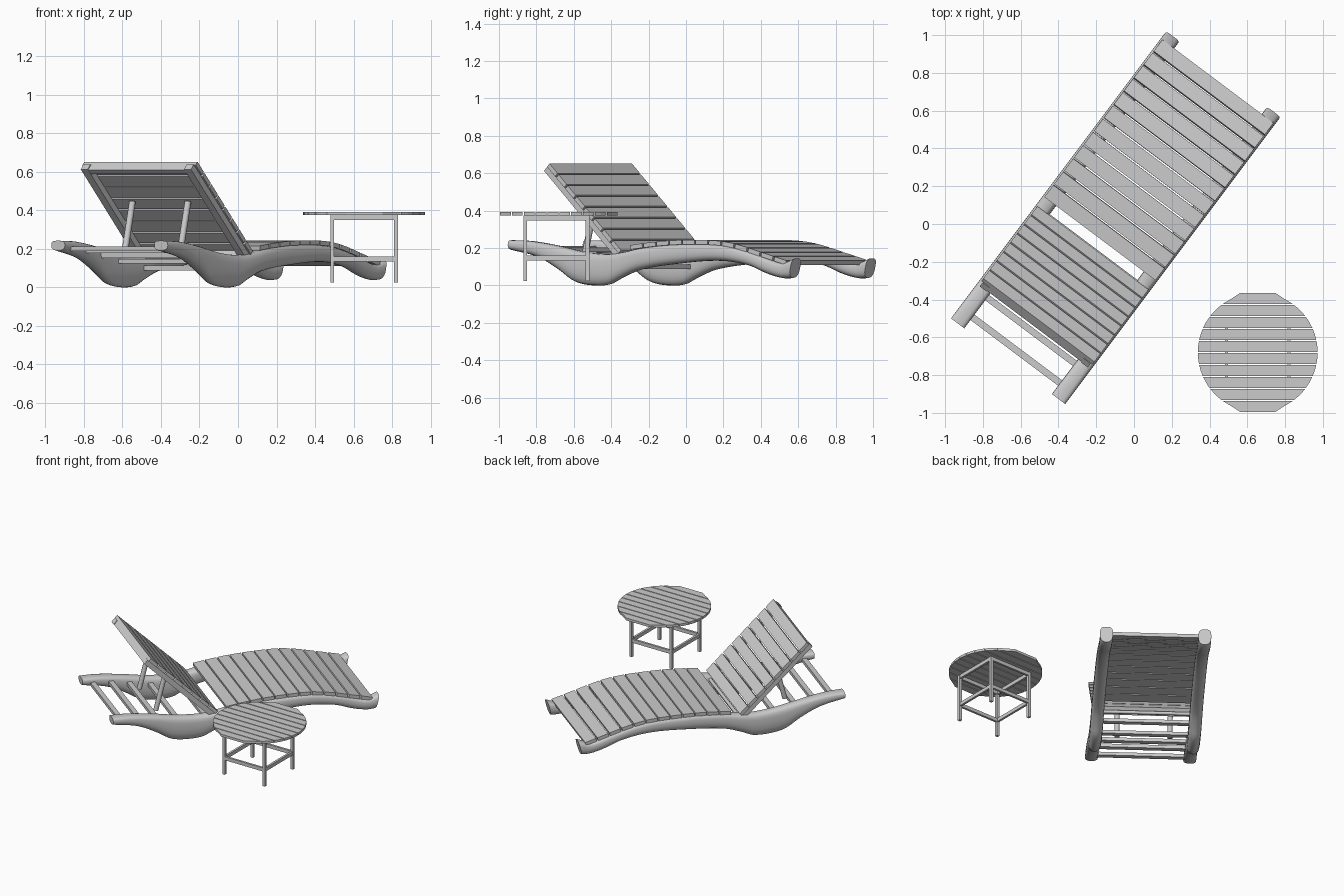
import bpy, bmesh, math
from mathutils import Matrix, Vector

if "Cube" in bpy.data.objects:
    bpy.data.objects.remove(bpy.data.objects["Cube"])

# Lounger frame: local x = across, local y = head to foot
LOUNGER = Matrix.Translation((-0.101, 0.028, 0)) @ Matrix.Rotation(-math.atan2(0.6, 0.8), 4, 'Z')
TABLE = Matrix.Translation((0.655, -0.68, 0))


def finish(name, bm, frame):
    bmesh.ops.recalc_face_normals(bm, faces=bm.faces)
    me = bpy.data.meshes.new(name)
    bm.to_mesh(me)
    bm.free()
    ob = bpy.data.objects.new(name, me)
    ob.matrix_world = frame
    bpy.context.collection.objects.link(ob)
    return ob


def smooth(ob, angle):
    bpy.ops.object.select_all(action='DESELECT')
    ob.select_set(True)
    bpy.context.view_layer.objects.active = ob
    bpy.ops.object.shade_smooth_by_angle(angle=math.radians(angle))


def add_box(bm, loc, size, pitch=0):
    m = Matrix.Translation(loc) @ Matrix.Rotation(pitch, 4, 'X') @ Matrix.Diagonal((*size, 1))
    bmesh.ops.create_cube(bm, size=1, matrix=m)


def add_rod(bm, a, b, r):
    a, b = Vector(a), Vector(b)
    m = Matrix.Translation((a + b) / 2) @ (b - a).to_track_quat('Z', 'Y').to_matrix().to_4x4()
    bmesh.ops.create_cone(bm, cap_ends=True, segments=12, radius1=r, radius2=r,
                          depth=(b - a).length, matrix=m)


def curve(pts, t):
    """Smooth height through (position, height) points."""
    n = len(pts)
    if t <= pts[0][0]:
        return pts[0][1]
    if t >= pts[-1][0]:
        return pts[-1][1]
    i = max(k for k in range(n - 1) if pts[k][0] <= t)

    def slope(k):
        a, b = pts[max(k - 1, 0)], pts[min(k + 1, n - 1)]
        return (b[1] - a[1]) / (b[0] - a[0])
    (x0, y0), (x1, y1) = pts[i], pts[i + 1]
    h = x1 - x0
    s = (t - x0) / h
    return ((2*s**3 - 3*s**2 + 1) * y0 + (s**3 - 2*s**2 + s) * h * slope(i)
            + (3*s**2 - 2*s**3) * y1 + (s**3 - s**2) * h * slope(i + 1))


SEAT = [(-.15, .213), (-.09, .221), (.03, .233), (.175, .242), (.44, .24),
        (.58, .22), (.74, .178), (.92, .13)]
TOP = [(-.943, .242), (-.82, .238), (-.65, .215), (-.47, .182), (-.3, .168), (-.18, .18),
       (-.09, .197), (.03, .21), (.175, .219), (.44, .217), (.58, .197), (.74, .155),
       (.86, .12), (.91, .127), (.945, .145)]
BOTTOM = [(-.943, .19), (-.76, .15), (-.627, .085), (-.52, .02), (-.4, 0), (-.29, .006),
          (-.226, .035), (-.09, .083), (.175, .117), (.44, .132), (.643, .107),
          (.776, .06), (.876, .038), (.945, .04)]

# Curved side rails with feet, lofted from rounded sections
for side, label in ((-1, "left"), (1, "right")):
    bm = bmesh.new()
    rings = []
    for i in range(61):
        u = -.943 + 1.888 * i / 60
        zt, zb = curve(TOP, u), curve(BOTTOM, u)
        zc, h = (zt + zb) / 2, (zt - zb) / 2
        ring = []
        for k in range(20):
            a = 2 * math.pi * k / 20
            c, s = math.cos(a), math.sin(a)
            p = 0.6 if s > 0 else 0.85
            x = side * .334 + .044 * math.copysign(abs(c) ** p, c)
            z = zc + h * math.copysign(abs(s) ** p, s)
            tip = .03 * (z - zc) / .05 if i == 60 else 0
            ring.append(bm.verts.new((x, u + tip * .4, z)))
        rings.append(ring)
    for r, q in zip(rings, rings[1:]):
        for k in range(20):
            bm.faces.new((r[k], r[(k + 1) % 20], q[(k + 1) % 20], q[k]))
    bm.faces.new(rings[0])
    bm.faces.new(rings[-1])
    smooth(finish(label + "_side_rail", bm, LOUNGER), 45)

# Seat slats following the curve
bm = bmesh.new()
N, U0, U1 = 12, -.135, .912
step = (U1 - U0) / N
for i in range(N):
    u = U0 + step * (i + .5)
    za, zb = curve(SEAT, u - step / 2), curve(SEAT, u + step / 2)
    add_box(bm, (0, u, (za + zb) / 2 - .012), (.735, step - .008, .024), math.atan2(zb - za, step))
finish("seat_slats", bm, LOUNGER)

# Reclined backrest: slats over two side beams and end bars
low, high = Vector((0, -.19, .185)), Vector((0, -.675, .655))
d = (high - low).normalized()
length = (high - low).length
nrm = Vector((0, d.z, -d.y))
pitch = math.atan2(-d.z, -d.y)
bm = bmesh.new()
bs = length / 8
for i in range(8):
    add_box(bm, low + d * bs * (i + .5) - nrm * .012, (.735, bs - .01, .024), pitch)
finish("backrest_slats", bm, LOUNGER)
bm = bmesh.new()
for s in (-1, 1):
    add_box(bm, low + d * length / 2 - nrm * .041 + Vector((s * .335, 0, 0)), (.045, length, .036), pitch)
for t in (.02, length - .02):
    add_box(bm, low + d * t - nrm * .041, (.63, .03, .034), pitch)
finish("backrest_frame", bm, LOUNGER)

# Backrest props
bm = bmesh.new()
for x in (-.18, .18):
    add_rod(bm, (x, -.505, .445), (x, -.575, .17), .017)
smooth(finish("backrest_props", bm, LOUNGER), 40)

# Cross bars between the rails
bm = bmesh.new()
for u, z in ((-.87, .2), (-.74, .19), (-.61, .165), (-.46, .135), (-.24, .1)):
    add_box(bm, (0, u, z), (.62, .035, .024))
finish("cross_bars", bm, LOUNGER)

# Hinge rod of the backrest
bm = bmesh.new()
add_rod(bm, (-.34, -.2, .15), (.34, -.2, .15), .012)
smooth(finish("hinge_rod", bm, LOUNGER), 40)

# Round slatted table top
bm = bmesh.new()
R, n = .317, 10
p = 2 * R / n


def half(y):
    return max(.095, math.sqrt(max(R * R - y * y, 0)))


for i in range(n):
    a, b = -R + p * i + .003, -R + p * (i + 1) - .003
    ys = (a, (a + b) / 2, b)
    outline = [(half(y), y) for y in ys] + [(-half(y), y) for y in reversed(ys)]
    f = bm.faces.new([bm.verts.new((x, y, .374)) for x, y in outline])
    ext = bmesh.ops.extrude_face_region(bm, geom=[f], use_keep_orig=True)
    bmesh.ops.translate(bm, vec=(0, 0, .018),
                        verts=[v for v in ext['geom'] if isinstance(v, bmesh.types.BMVert)])
finish("table_top_slats", bm, TABLE)

# Table legs, apron and lower stretchers
bm = bmesh.new()
q = .166
for s in (-1, 1):
    for t in (-1, 1):
        add_box(bm, (s * q, t * q - .013, .2), (.02, .02, .35))
    for z in (.361, .146):
        add_box(bm, (s * q, -.013, z), (.016, 2 * q, .026))
        add_box(bm, (0, s * q - .013, z), (2 * q, .016, .026))
finish("table_frame", bm, TABLE)
